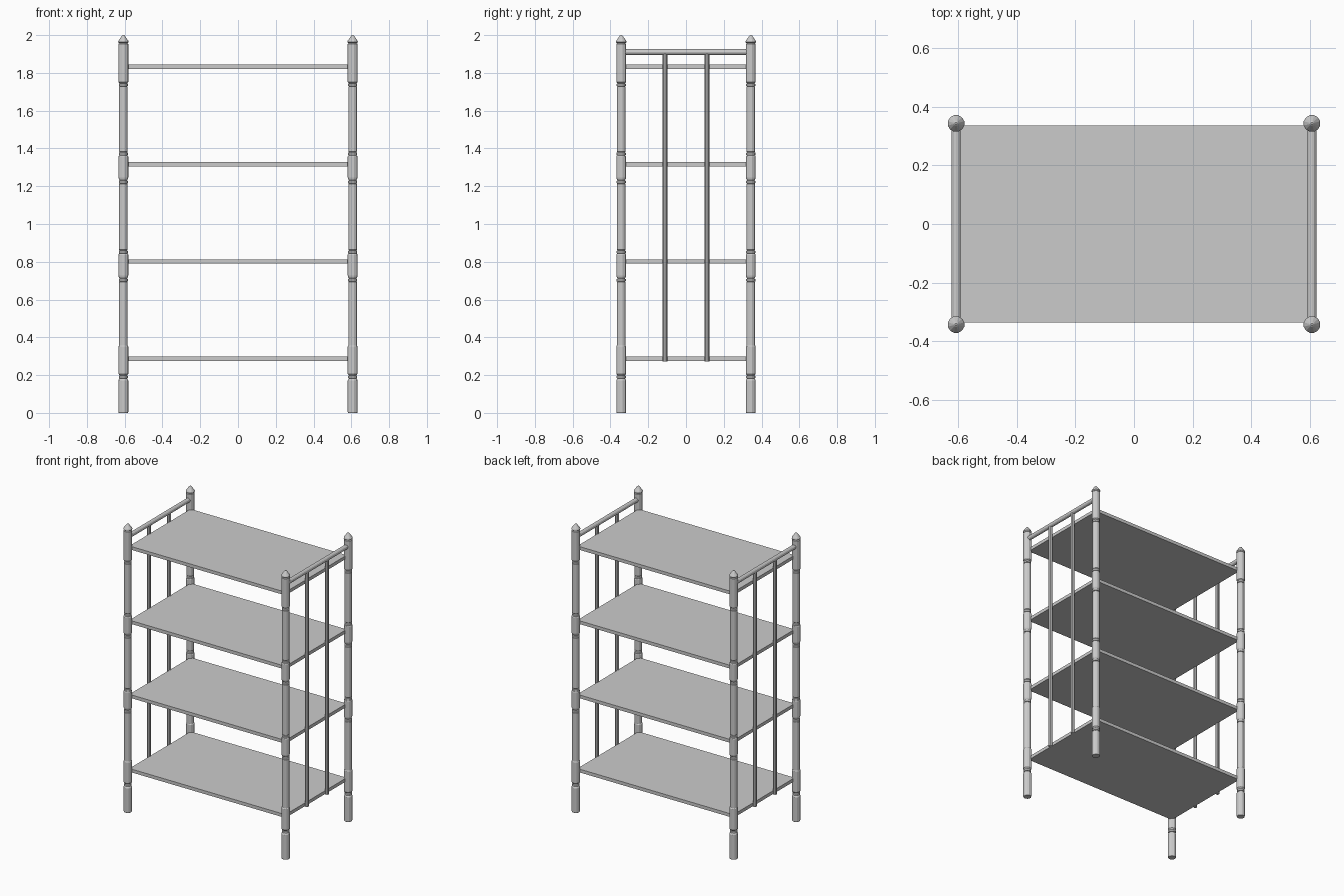
import bpy, bmesh, math
from mathutils import Matrix, Vector

if "Cube" in bpy.data.objects:
    bpy.data.objects.remove(bpy.data.objects["Cube"])

PX, PY = 0.607, 0.343   # post centres
SIDES = 12


def make(name, bm):
    bmesh.ops.recalc_face_normals(bm, faces=bm.faces)
    me = bpy.data.meshes.new(name)
    bm.to_mesh(me)
    bm.free()
    ob = bpy.data.objects.new(name, me)
    bpy.context.collection.objects.link(ob)
    return ob


def lathe(name, profile, x, y, sides=SIDES):
    bm = bmesh.new()
    rings = []
    for r, z in profile:
        rings.append([bm.verts.new((x + r * math.cos(2 * math.pi * (i + .5) / sides),
                                    y + r * math.sin(2 * math.pi * (i + .5) / sides), z))
                      for i in range(sides)])
    for a, b in zip(rings, rings[1:]):
        for i in range(sides):
            j = (i + 1) % sides
            bm.faces.new((a[i], a[j], b[j], b[i]))
    bm.faces.new(rings[0][::-1])
    bm.faces.new(rings[-1])
    return make(name, bm)


def rod(name, p, q, r, sides):
    p, q = Vector(p), Vector(q)
    rot = (q - p).to_track_quat('Z', 'Y').to_matrix().to_4x4()
    bm = bmesh.new()
    bmesh.ops.create_cone(bm, cap_ends=True, segments=sides, radius1=r, radius2=r,
                          depth=(q - p).length,
                          matrix=Matrix.Translation((p + q) / 2) @ rot)
    return make(name, bm)


def collar(z, up):
    # small turned ring between two grooves, beside a thick sleeve
    ring = [(.020, -.010), (.025, -.008), (.025, .003), (.020, .006)]
    return [(r, z + dz) for r, dz in ring]


# turned post profile, foot to finial
T, N = .027, .0235      # sleeve and shaft radii
profile = [(.025, 0), (T, .006), (T, .172), (.024, .178)]
profile += collar(.192, True) + [(T, .207), (T, .352), (N, .357)]
for z in (.705, 1.225):
    profile += [(N, z - .012)] + collar(z, False)
    profile += [(T - .002, z + .014), (T, z + .022), (T, z + .132), (T - .003, z + .138)]
    profile += collar(z + .149, True) + [(N, z + .159)]
profile += [(N, 1.727)] + collar(1.739, False) + [(T, 1.751), (T, 1.953), (.022, 1.957)]
profile += [(.029, 1.963), (.027, 1.970), (.008, 1.997), (.004, 2.0)]

for sx, side in ((-1, "left"), (1, "right")):
    for sy, end in ((-1, "front"), (1, "back")):
        lathe(f"{end}_{side}_post", profile, sx * PX, sy * PY)
    # top rail and upright spindles of each end
    rod(f"{side}_top_rail", (sx * PX, -PY, 1.91), (sx * PX, PY, 1.91), .0155, 12)
    for sy, end in ((-1, "front"), (1, "back")):
        rod(f"{end}_{side}_spindle", (sx * PX, sy * .111, .272), (sx * PX, sy * .111, 1.905), .0125, 8)

# shelves
for k in range(4):
    bm = bmesh.new()
    bmesh.ops.create_cube(bm, size=1, matrix=Matrix.Translation((0, 0, .286 + .5155 * k))
                          @ Matrix.Diagonal((2 * .6, 2 * .336, .023, 1)))
    make(f"shelf_{k + 1}", bm)
